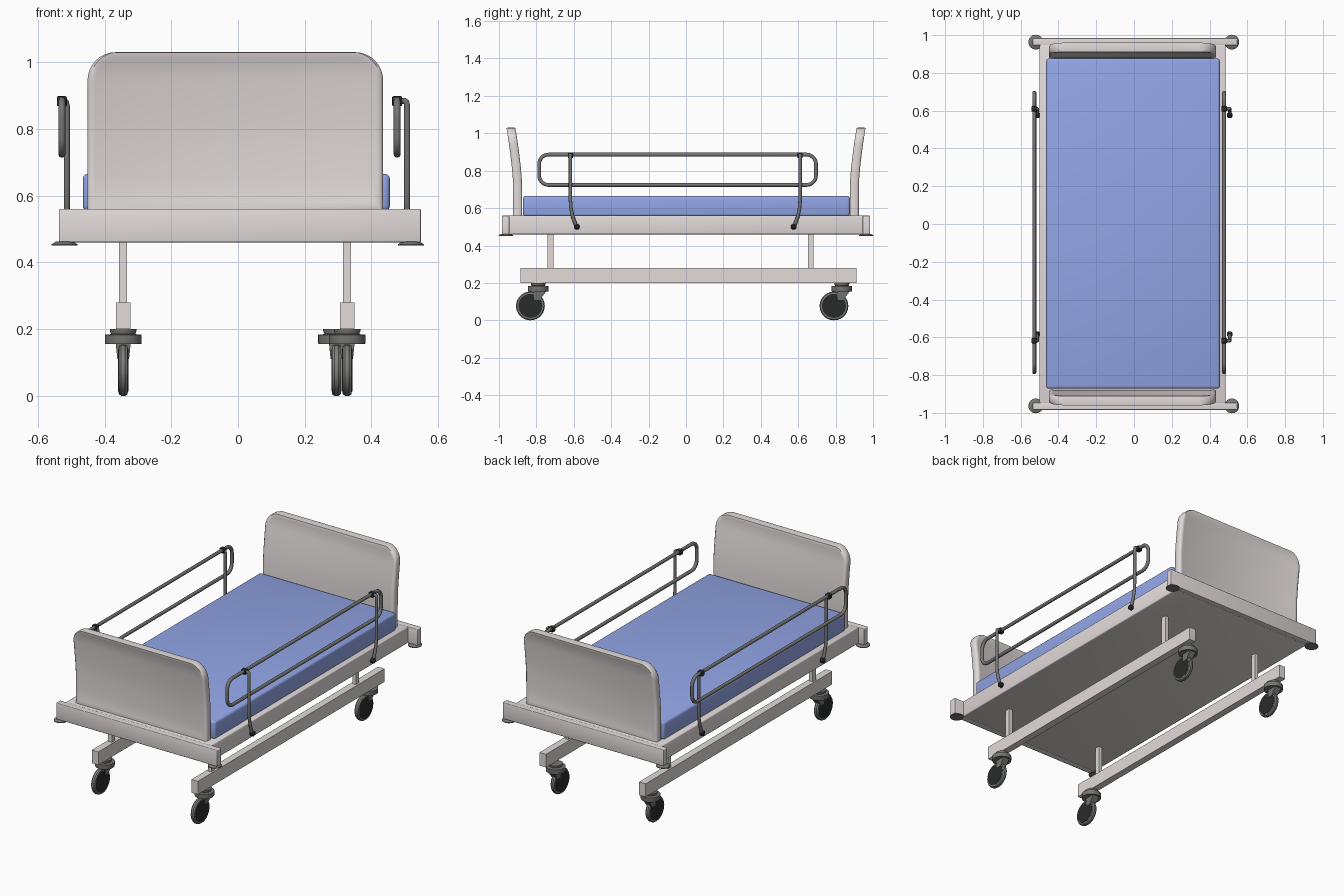
import bpy, bmesh, math
from mathutils import Vector, Matrix

cube = bpy.data.objects.get("Cube")
if cube:
    bpy.data.objects.remove(cube, do_unlink=True)


def material(name, rgb):
    m = bpy.data.materials.new(name)
    m.use_nodes = True
    m.diffuse_color = (*rgb, 1)
    m.node_tree.nodes["Principled BSDF"].inputs["Base Color"].default_value = (*rgb, 1)
    return m


CREAM = material("warm grey panel", (0.76, 0.71, 0.70))
BLUE = material("mattress blue", (0.32, 0.42, 0.88))
STEEL = material("dark steel", (0.18, 0.18, 0.175))
TYRE = material("tyre grey", (0.21, 0.21, 0.205))
BLACK = material("black plastic", (0.022, 0.024, 0.024))


def finish(name, bm, mat, angle=35):
    bmesh.ops.recalc_face_normals(bm, faces=bm.faces)
    mesh = bpy.data.meshes.new(name)
    bm.to_mesh(mesh)
    bm.free()
    mesh.materials.append(mat)
    obj = bpy.data.objects.new(name, mesh)
    bpy.context.collection.objects.link(obj)
    smooth(obj, angle)


def smooth(obj, angle):
    bpy.ops.object.select_all(action='DESELECT')
    obj.select_set(True)
    bpy.context.view_layer.objects.active = obj
    bpy.ops.object.shade_smooth_by_angle(angle=math.radians(angle))


def box(name, lo, hi, mat, bevel=0.0):
    lo, hi = Vector(lo), Vector(hi)
    bm = bmesh.new()
    bmesh.ops.create_cube(bm, size=1)
    bmesh.ops.scale(bm, vec=hi - lo, verts=bm.verts)
    bmesh.ops.translate(bm, vec=(lo + hi) / 2, verts=bm.verts)
    if bevel:
        bmesh.ops.bevel(bm, geom=bm.edges[:], offset=bevel, segments=3,
                        profile=0.5, affect='EDGES')
    finish(name, bm, mat)


def lathe(name, centre, profile, mat, axis='Z', sides=28):
    """Revolve (radius, height) points about an axis through centre."""
    bm = bmesh.new()
    rings = [[bm.verts.new((r * math.cos(a), r * math.sin(a), h))
              for a in (math.tau * i / sides for i in range(sides))]
             for r, h in profile]
    for a, b in zip(rings, rings[1:]):
        for i in range(sides):
            j = (i + 1) % sides
            bm.faces.new((a[i], a[j], b[j], b[i]))
    bm.faces.new(rings[0])
    bm.faces.new(rings[-1])
    if axis == 'X':
        bmesh.ops.rotate(bm, matrix=Matrix.Rotation(math.pi / 2, 3, 'Y'), verts=bm.verts)
    bmesh.ops.translate(bm, vec=centre, verts=bm.verts)
    finish(name, bm, mat)


def tube(name, points, radius, mat, cyclic=False):
    curve = bpy.data.curves.new(name, 'CURVE')
    curve.dimensions = '3D'
    curve.bevel_depth = radius
    curve.bevel_resolution = 3
    curve.use_fill_caps = True
    spline = curve.splines.new('POLY')
    spline.points.add(len(points) - 1)
    for p, co in zip(spline.points, points):
        p.co = (*co, 1)
    spline.use_cyclic_u = cyclic
    curve.materials.append(mat)
    obj = bpy.data.objects.new(name, curve)
    bpy.context.collection.objects.link(obj)
    bpy.ops.object.select_all(action='DESELECT')
    obj.select_set(True)
    bpy.context.view_layer.objects.active = obj
    bpy.ops.object.convert(target='MESH')
    smooth(bpy.context.view_layer.objects.active, 50)


def end_board(name, side):
    """Rounded board that leans outward towards its top, with a recessed panel."""
    half, thick, top, radius, chamfer = 0.443, 0.024, 1.03, 0.085, 0.008
    levels = [(z, half, thick) for z in (0.56, 0.65, 0.75, 0.82, 0.88, 0.92)]
    for i in range(9):
        a = math.pi / 2 * i / 8
        levels.append((top - radius + radius * math.sin(a),
                       half - radius * (1 - math.cos(a)),
                       thick - (0.008 if i == 8 else 0)))
    bm = bmesh.new()
    rings = []
    for z, w, t in levels:
        lean = 0.036 * max(0, (z - 0.72) / (top - 0.72)) ** 1.4
        y0 = side * (0.9 + lean)
        outline = [(-w, chamfer - t), (chamfer - w, -t), (w - chamfer, -t), (w, chamfer - t),
                   (w, t - chamfer), (w - chamfer, t), (chamfer - w, t), (-w, t - chamfer)]
        rings.append([bm.verts.new((x - 0.008, y0 + y, z)) for x, y in outline])
    panels = {1: [], 5: []}
    for a, b in zip(rings, rings[1:]):
        for i in range(8):
            j = (i + 1) % 8
            f = bm.faces.new((a[i], a[j], b[j], b[i]))
            if i in panels and b is not rings[-1]:
                panels[i].append(f)
    bm.faces.new(rings[0])
    bm.faces.new(rings[-1])
    bmesh.ops.recalc_face_normals(bm, faces=bm.faces)
    for faces in panels.values():
        bmesh.ops.inset_region(bm, faces=faces, thickness=0.014, use_even_offset=True)
        bmesh.ops.inset_region(bm, faces=faces, thickness=0.005, depth=-0.0015,
                               use_even_offset=True)
    finish(name, bm, CREAM, 50)


# Bed deck, mattress, end boards and end bars
box("bed_deck", (-0.5, -0.95, 0.46), (0.485, 0.95, 0.56), CREAM, 0.006)
box("mattress", (-0.465, -0.872, 0.555), (0.455, 0.876, 0.665), BLUE, 0.014)
for label, s in (("foot", -1), ("head", 1)):
    end_board(label + "_board", s)
    ys = sorted((s * 0.945, s * 0.984))
    box(label + "_end_bar", (-0.537, ys[0], 0.46), (0.548, ys[1], 0.56), CREAM, 0.004)
    for side, x in (("right", -0.52), ("left", 0.518)):
        lathe(f"{label}_{side}_bumper", (x, s * 0.963, 0),
              [(0.039, 0.45), (0.039, 0.454), (0.026, 0.462)], STEEL)


def caster(name, x, y):
    """Swivel collar with a wheel that trails towards the foot end."""
    lathe(name + "_collar", (x, y, 0),
          [(0.054, 0.155), (0.055, 0.16), (0.055, 0.183), (0.036, 0.185),
           (0.04, 0.195), (0.04, 0.2)], STEEL)
    wheel = (x, y - 0.042, 0.077)
    lathe(name + "_tyre", wheel, [(0.064, -0.014), (0.072, -0.013), (0.077, -0.006),
                                  (0.077, 0.006), (0.072, 0.013), (0.064, 0.014)], TYRE, 'X')
    lathe(name + "_wheel_disc", wheel, [(0.064, -0.0155), (0.064, 0.0155)], BLACK, 'X')
    # Swept fork over the wheel
    bm = bmesh.new()
    bmesh.ops.create_cube(bm, size=1)
    for v in bm.verts:
        upper = v.co.z > 0
        v.co = (x + v.co.x * (0.045 if upper else 0.035),
                y + v.co.y * (0.07 if upper else 0.03) + (0.01 if upper else -0.006),
                0.158 if upper else 0.11)
    finish(name + "_fork", bm, STEEL)


# Wheeled base
for side, x, rear_x in (("right", -0.344, -0.344), ("left", 0.327, 0.295)):
    box(side + "_base_beam", (x - 0.022, -0.885, 0.2), (x + 0.022, 0.912, 0.28), CREAM)
    for end, y in (("front", -0.725), ("rear", 0.667)):
        box(f"{side}_{end}_lift_post", (x - 0.012, y - 0.016, 0.27),
            (x + 0.012, y + 0.016, 0.47), CREAM)
    caster(side + "_front_caster", x, -0.79)
    caster(side + "_rear_caster", rear_x, 0.833)


def rounded_loop(x, y0, y1, z0, z1, r):
    pts = []
    corners = ((y1 - r, z1 - r), (y0 + r, z1 - r), (y0 + r, z0 + r), (y1 - r, z0 + r))
    for k, (cy, cz) in enumerate(corners):
        for i in range(8):
            a = math.pi / 2 * (k + i / 7)
            pts.append((x, cy + r * math.cos(a), cz + r * math.sin(a)))
    return pts


# Side rails with their bent posts and clamps
for side, x, post_x in (("right", -0.528, -0.513), ("left", 0.477, 0.507)):
    tube(side + "_rail_loop", rounded_loop(x, -0.785, 0.695, 0.724, 0.886, 0.05),
         0.0105, STEEL, True)
    for end, y, inward in (("front", -0.618, 1), ("rear", 0.61, -1)):
        tube(f"{side}_{end}_rail_post",
             [(x, y, 0.884), (post_x - 0.008, y, 0.884), (post_x - 0.002, y, 0.88),
              (post_x, y, 0.868), (post_x, y, 0.64), (post_x, y + 0.003 * inward, 0.6),
              (post_x, y + 0.012 * inward, 0.555), (post_x, y + 0.032 * inward, 0.5)],
             0.0095, STEEL)
        box(f"{side}_{end}_rail_clamp", (x - 0.015, y - 0.014, 0.868),
            (x + 0.015, y + 0.014, 0.898), BLACK, 0.004)
        lathe(f"{side}_{end}_post_foot", (post_x, y + 0.034 * inward, 0.5),
              [(0.008, -0.014), (0.016, -0.008), (0.016, 0.008), (0.008, 0.014)],
              BLACK, 'X', 16)
